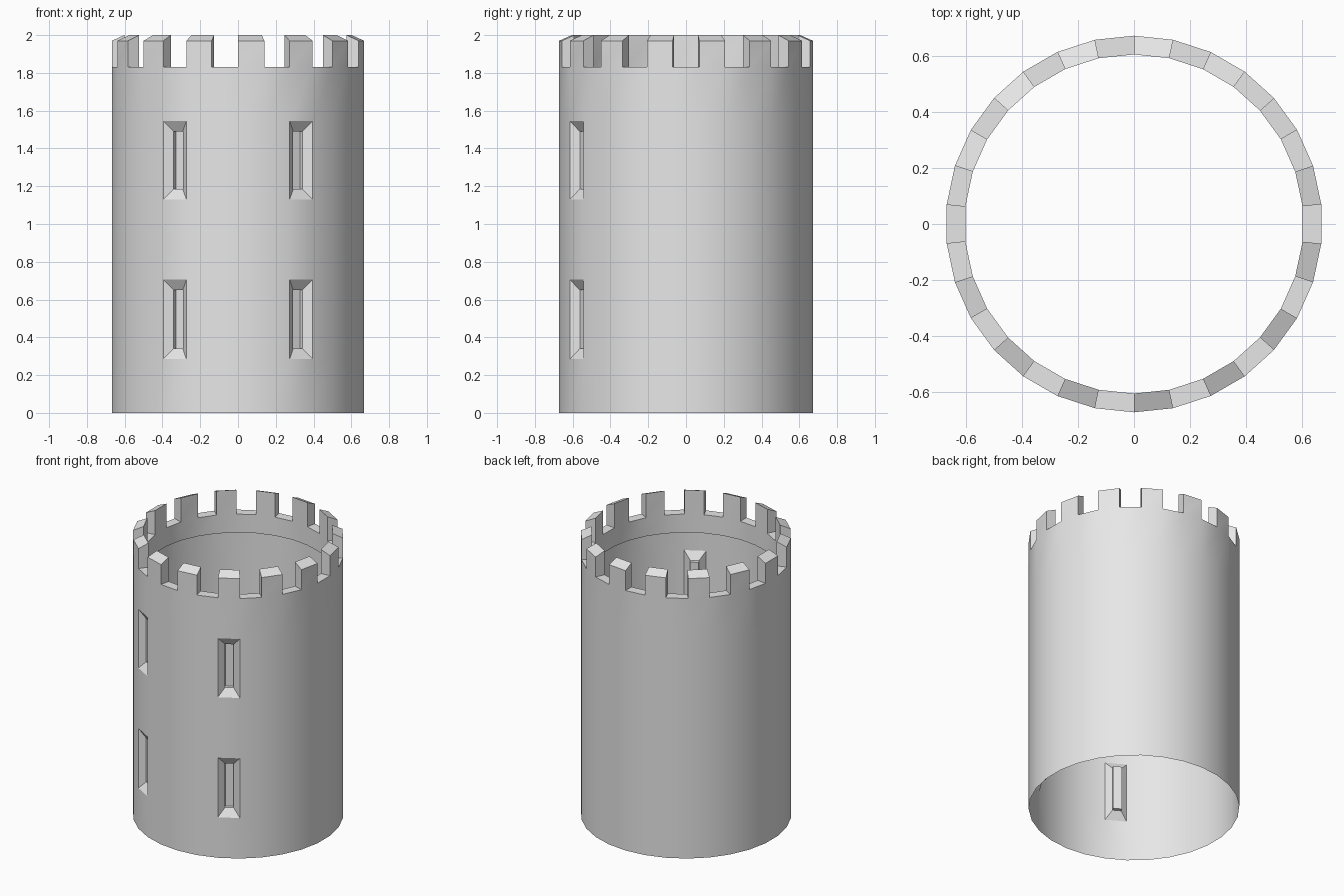
import bpy, bmesh
from math import radians, cos, sin
from mathutils import Vector

cube = bpy.data.objects.get("Cube")
if cube:
    bpy.data.objects.remove(cube, do_unlink=True)

SIDES = 30
OUTER, INNER = 0.672, 0.605
LIP, WALL, EAVE, TOP = 1.70, 1.83, 1.97, 2.0
WINDOW_SIDES = (2, 27)
WINDOW_ROWS = ((0.285, 0.705), (1.13, 1.545))

stone = bpy.data.materials.new("light_grey_stone")
stone.use_nodes = True
colour = (0.8, 0.8, 0.8, 1)
stone.diffuse_color = colour
stone.node_tree.nodes["Principled BSDF"].inputs["Base Color"].default_value = colour

bm = bmesh.new()
cache = {}


def vert(p):
    key = tuple(round(c, 4) for c in p)
    if key not in cache:
        cache[key] = bm.verts.new(p)
    return cache[key]


def face(*points):
    return bm.faces.new([vert(p) for p in points])


def ring(i, radius, z):
    a = radians(-90 + 360 / SIDES * (i % SIDES))
    return Vector((radius * cos(a), radius * sin(a), z))


def arrow_slit(i, z0, z1):
    """Splayed recess ending in a narrow closed slot."""
    left, right = ring(i, OUTER, 0), ring(i + 1, OUTER, 0)
    centre = (left + right) / 2
    along = (right - left).normalized()
    inward = -centre.normalized()

    def loop(half, depth, margin):
        base = centre + inward * depth
        return [base + along * half * s + Vector((0, 0, z))
                for s, z in ((-1, z0 + margin), (1, z0 + margin),
                             (1, z1 - margin), (-1, z1 - margin))]

    rim = [ring(i, OUTER, z0), ring(i + 1, OUTER, z0),
           ring(i + 1, OUTER, z1), ring(i, OUTER, z1)]
    throat = loop(0.028, 0.035, 0.055)
    slot = loop(0.028, 0.06, 0.055)
    for k in range(4):
        n = (k + 1) % 4
        splay = face(rim[k], rim[n], throat[n], throat[k])
        if k % 2 == 0:
            for e in splay.edges:
                e.smooth = False
        face(throat[k], throat[n], slot[n], slot[k])
    face(*slot)


# Outer wall with recessed arrow slits
levels = [0] + [z for row in WINDOW_ROWS for z in row] + [WALL]
for i in range(SIDES):
    for z0, z1 in zip(levels, levels[1:]):
        if i in WINDOW_SIDES and (z0, z1) in WINDOW_ROWS:
            arrow_slit(i, z0, z1)
        else:
            face(ring(i, OUTER, z0), ring(i + 1, OUTER, z0),
                 ring(i + 1, OUTER, z1), ring(i, OUTER, z1))

# Inner lip and battlements, alternating merlon and gap
for i in range(SIDES):
    j = i + 1
    face(ring(j, INNER, LIP), ring(i, INNER, LIP),
         ring(i, INNER, WALL), ring(j, INNER, WALL))
    ol, il = [[ring(k, r, WALL) for k in (i, j)] for r in (OUTER, INNER)]
    if i % 2:
        face(ol[0], ol[1], il[1], il[0])
        continue
    oh = [ring(k, OUTER, EAVE) for k in (i, j)]
    ih = [ring(k, INNER, TOP) for k in (i, j)]
    face(ol[0], ol[1], oh[1], oh[0])
    face(oh[0], oh[1], ih[1], ih[0])
    face(il[1], il[0], ih[0], ih[1])
    face(ol[0], oh[0], ih[0], il[0])
    face(il[1], ih[1], oh[1], ol[1])

mesh = bpy.data.meshes.new("round_tower")
bm.to_mesh(mesh)
bm.free()
mesh.materials.append(stone)
tower = bpy.data.objects.new("round_tower", mesh)
bpy.context.collection.objects.link(tower)

# Smooth round wall, crisp battlements
bpy.ops.object.select_all(action="DESELECT")
tower.select_set(True)
bpy.context.view_layer.objects.active = tower
bpy.ops.object.shade_smooth_by_angle(angle=radians(45), keep_sharp_edges=True)
